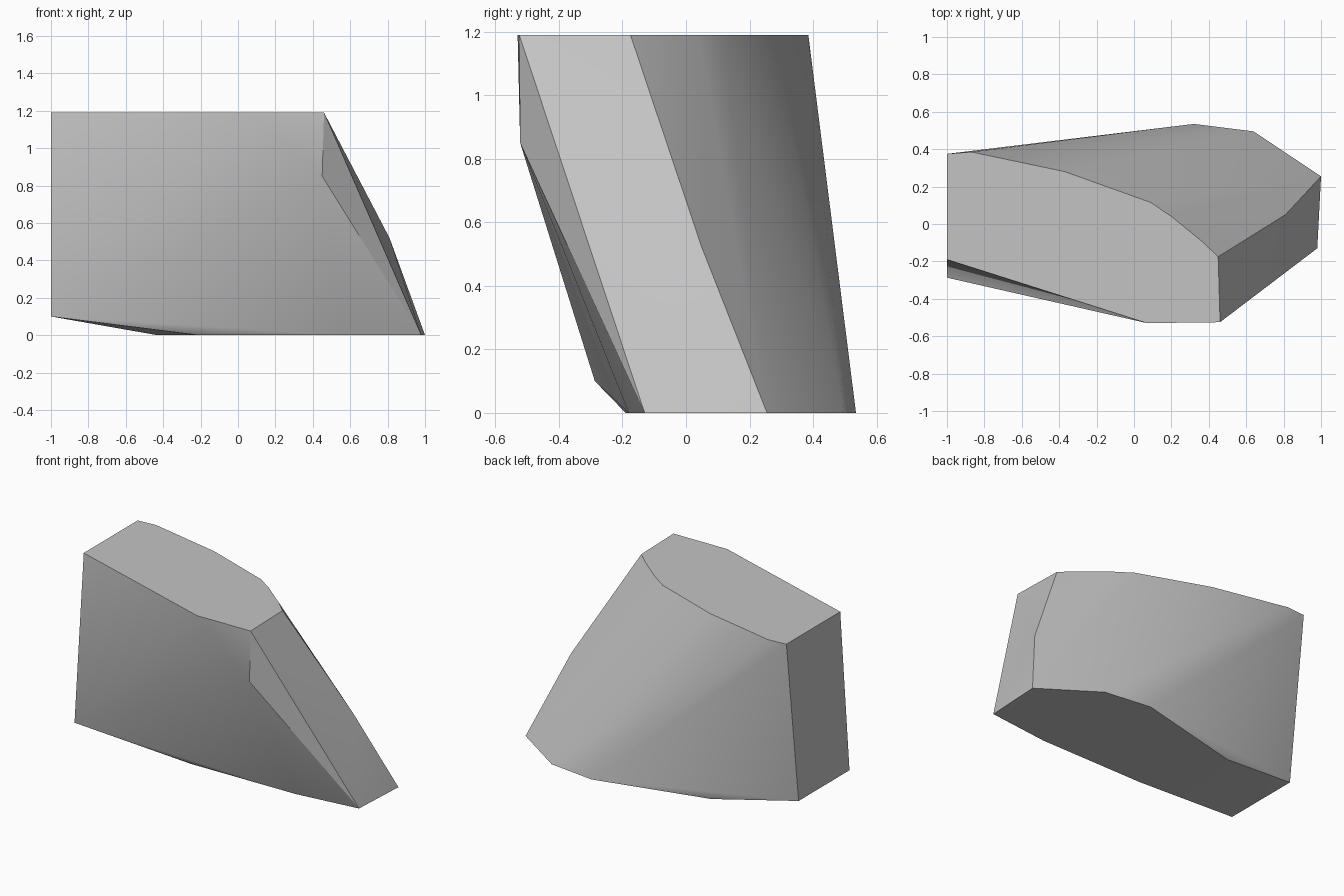
import bpy
import bmesh
import math

cube = bpy.data.objects.get("Cube")
if cube:
    bpy.data.objects.remove(cube, do_unlink=True)

# Outline of the flat top
TOP_Z = 1.19
top = [(-1, -0.19), (0.07, -0.53), (0.46, -0.525), (0.45, -0.175), (0.36, -0.09),
       (0.2, 0.04), (0.09, 0.115), (-0.37, 0.28), (-0.87, 0.385), (-1, 0.375)]

# Outline of the ground face
ground = [(-0.21, -0.19), (0.55, -0.18), (0.98, -0.13), (1, 0.255),
          (0.64, 0.495), (0.32, 0.535), (-0.43, 0.35)]

# Raised end corners, front bulge and bend in the rear edge
between = [(-1, -0.287, 0.1), (-1, 0.247, 0.1), (0.45, -0.522, 0.85), (0.81, 0.05, 0.52)]

corners = [(x, y, TOP_Z) for x, y in top] + [(x, y, 0) for x, y in ground] + between

# Skin the outlines into one closed faceted block
bm = bmesh.new()
for co in corners:
    bm.verts.new(co)
bmesh.ops.convex_hull(bm, input=bm.verts[:])
bmesh.ops.dissolve_limit(bm, angle_limit=math.radians(0.5), verts=bm.verts[:], edges=bm.edges[:])
bmesh.ops.recalc_face_normals(bm, faces=bm.faces[:])
mesh = bpy.data.meshes.new("rock_block")
bm.to_mesh(mesh)
bm.free()
block = bpy.data.objects.new("rock_block", mesh)
bpy.context.collection.objects.link(block)

# Plain grey stone
grey = bpy.data.materials.new("stone_grey")
grey.use_nodes = True
colour = (0.55, 0.55, 0.55, 1)
grey.diffuse_color = colour
grey.node_tree.nodes["Principled BSDF"].inputs["Base Color"].default_value = colour
mesh.materials.append(grey)

# Smooth the gentle bends and keep the strong edges sharp
bpy.ops.object.select_all(action='DESELECT')
block.select_set(True)
bpy.context.view_layer.objects.active = block
bpy.ops.object.shade_smooth_by_angle(angle=math.radians(30))
